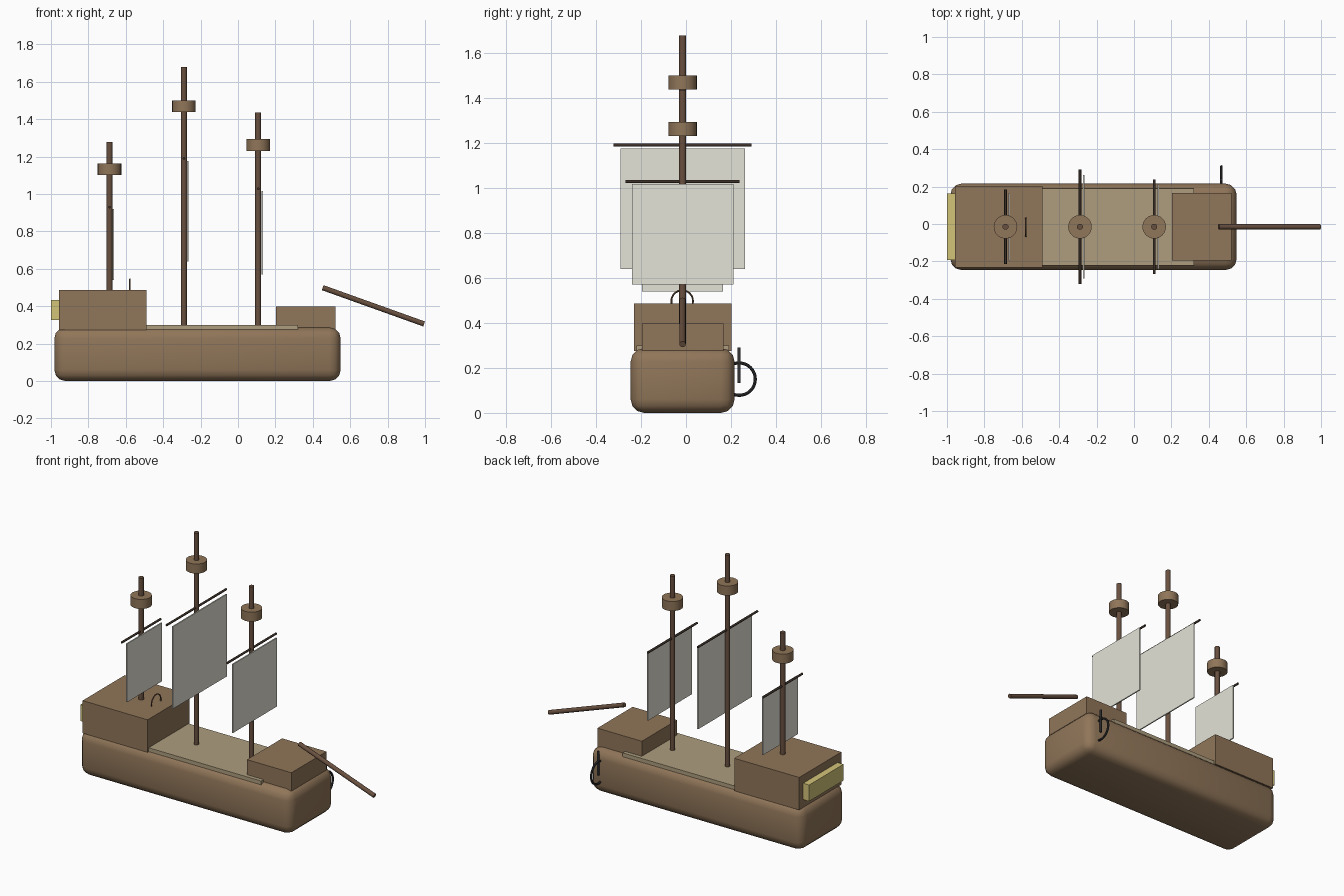
import bpy, math
from mathutils import Vector

if "Cube" in bpy.data.objects:
    bpy.data.objects.remove(bpy.data.objects["Cube"])

YC = -0.015  # ship centreline


def mat(name, rgb):
    m = bpy.data.materials.new(name)
    m.diffuse_color = (*rgb, 1)
    m.use_nodes = True
    m.node_tree.nodes["Principled BSDF"].inputs["Base Color"].default_value = m.diffuse_color
    return m


WOOD = mat("wood", (0.28, 0.18, 0.10))
DECK = mat("deck_wood", (0.42, 0.34, 0.21))
SPAR = mat("spar_wood", (0.14, 0.08, 0.05))
DARK = mat("dark_wood", (0.045, 0.03, 0.022))
CLOTH = mat("sailcloth", (0.78, 0.77, 0.68))
GLASS = mat("window_yellow", (0.65, 0.55, 0.19))
IRON = mat("iron", (0.035, 0.035, 0.04))


def finish(name, material, smooth=False):
    o = bpy.context.object
    o.name = name
    o.data.materials.append(material)
    if smooth:
        bpy.ops.object.shade_smooth_by_angle(angle=math.radians(40))
    return o


def box(name, x, y, z, material, bevel=0):
    """Box from (min, max) ranges, optionally with rounded edges."""
    bpy.ops.mesh.primitive_cube_add(size=1, location=[sum(r) / 2 for r in (x, y, z)])
    o = bpy.context.object
    o.scale = [r[1] - r[0] for r in (x, y, z)]
    bpy.ops.object.transform_apply(location=False, rotation=False, scale=True)
    if bevel:
        b = o.modifiers.new("rounding", 'BEVEL')
        b.width, b.segments = bevel, 3
        bpy.ops.object.modifier_apply(modifier=b.name)
    return finish(name, material, bool(bevel))


def rod(name, a, b, r, material, sides=16):
    """Cylinder between two points."""
    a, b = Vector(a), Vector(b)
    bpy.ops.mesh.primitive_cylinder_add(vertices=sides, radius=r, depth=(b - a).length,
                                        location=(a + b) / 2)
    bpy.context.object.rotation_euler = (b - a).to_track_quat('Z', 'Y').to_euler()
    return finish(name, material, True)


def ring(name, loc, major, minor, material):
    bpy.ops.mesh.primitive_torus_add(location=loc, rotation=(0, math.pi / 2, 0),
                                     major_radius=major, minor_radius=minor,
                                     major_segments=32, minor_segments=8)
    return finish(name, material, True)


def across(half):
    return (YC - half, YC + half)


# Hull, deck, castles and stern window
box("hull", (-0.982, 0.549), across(0.231), (0, 0.288), WOOD, 0.06)
box("deck", (-0.75, 0.322), across(0.206), (0.275, 0.3), DECK)
box("stern_castle", (-0.957, -0.489), across(0.217), (0.274, 0.486), WOOD)
box("bow_castle", (0.202, 0.522), across(0.181), (0.278, 0.398), WOOD)
box("stern_window", (-1.0, -0.94), across(0.177), (0.327, 0.433), GLASS)

# Masts: x, foot, top, nest z, yard z, yard half length, sail z range, sail half width
masts = {
    "mizzen": (-0.687, 0.46, 1.279, 1.132, 0.93, 0.2, (0.54, 0.92), 0.18),
    "main": (-0.289, 0.28, 1.678, 1.469, 1.19, 0.307, (0.64, 1.175), 0.277),
    "fore": (0.108, 0.28, 1.435, 1.262, 1.028, 0.253, (0.57, 1.017), 0.226),
}
for n, (x, foot, top, nest, yard, yh, sz, sh) in masts.items():
    rod(n + "_mast", (x, YC, foot), (x, YC, top), 0.016, SPAR)
    rod(n + "_crows_nest", (x, YC, nest - 0.031), (x, YC, nest + 0.031), 0.063, WOOD, 24)
    rod(n + "_yard", (x, YC - yh, yard), (x, YC + yh, yard), 0.007, DARK, 12)
    box(n + "_sail", (x + 0.017, x + 0.025), across(sh), sz, CLOTH)

# Bowsprit
rod("bowsprit", (0.453, YC, 0.499), (0.995, YC, 0.305), 0.014, SPAR)

# Steering wheel half sunk in the stern castle
ring("steering_wheel", (-0.578, YC - 0.002, 0.497), 0.048, 0.004, SPAR)

# Anchor on the port side
rod("anchor_shank", (0.467, 0.236, 0.133), (0.467, 0.236, 0.29), 0.007, IRON, 12)
ring("anchor_ring", (0.467, 0.236, 0.15), 0.072, 0.007, IRON)
